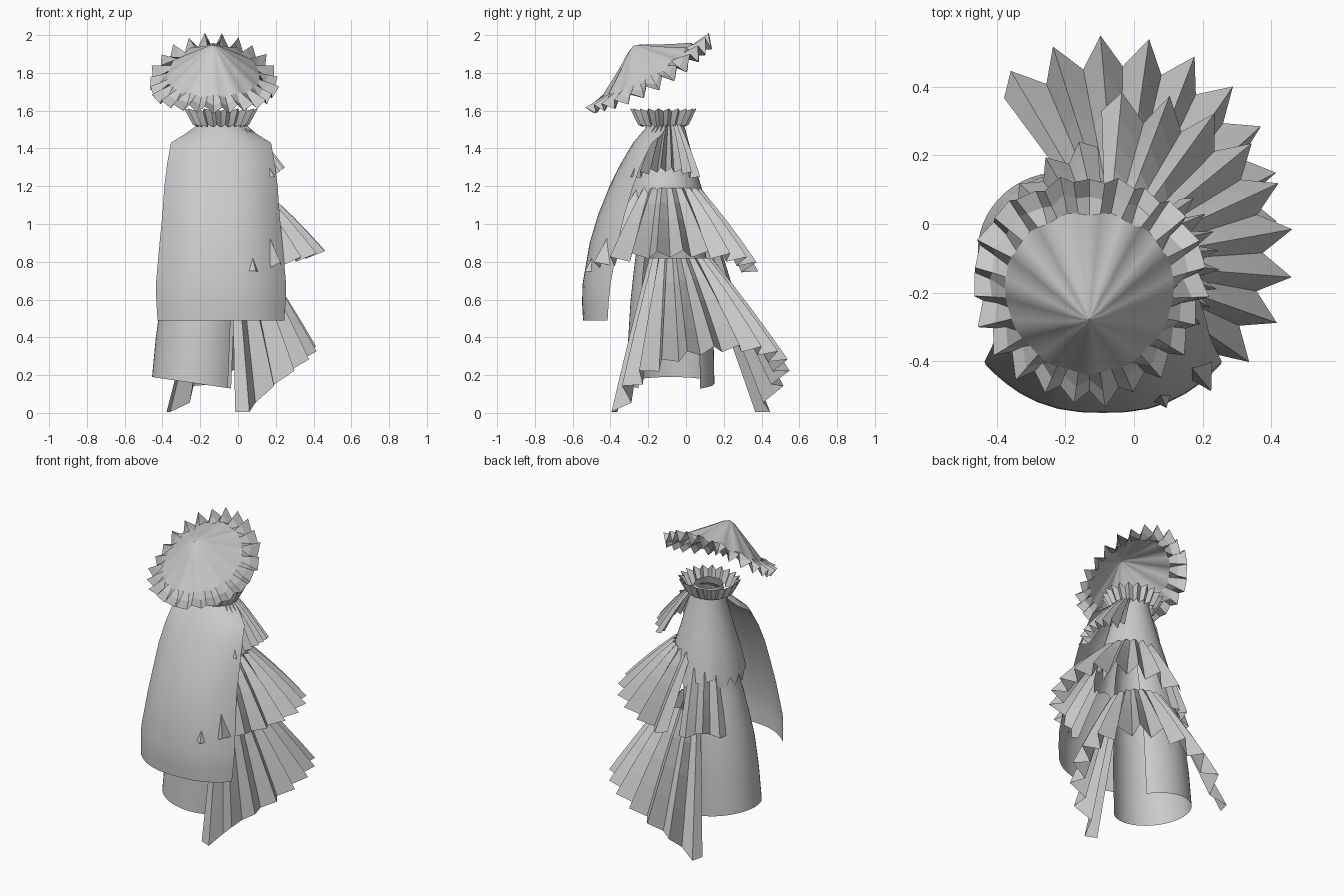
import bpy, math, random
from math import sin, cos, pi, radians

if "Cube" in bpy.data.objects:
    bpy.data.objects.remove(bpy.data.objects["Cube"])
random.seed(4)


def sheet(name, rows, closed=False, smooth=False):
    """Skin a list of equally long point rows."""
    n = len(rows[0])
    verts = [p for r in rows for p in r]
    faces = []
    for i in range(len(rows) - 1):
        for j in range(n if closed else n - 1):
            k = (j + 1) % n
            faces.append((i * n + j, i * n + k, (i + 1) * n + k, (i + 1) * n + j))
    me = bpy.data.meshes.new(name)
    me.from_pydata(verts, [], faces)
    me.update()
    ob = bpy.data.objects.new(name, me)
    bpy.context.collection.objects.link(ob)
    if smooth:
        me.polygons.foreach_set("use_smooth", [True] * len(me.polygons))
    return ob


def lerp(a, b, t):
    return a + (b - a) * t


def ruffle(name, top, bottom, a0, a1, pleats, depth, z_mid, z_end):
    """Fan of sharp pleats; top = (x, y, z, r), bottom = (x, y, r)."""
    rows = []
    cols = pleats * 2
    for i in range(5):
        t = i / 4
        row = []
        for j in range(cols + 1):
            a = radians(lerp(a0, a1, j / cols))
            s = min(max((j - 1) / (cols - 2), 0), 1)
            valley = j % 2 == 0
            edge = j in (0, cols)
            r = bottom[2]
            z = z_end + (z_mid - z_end) * max(sin(pi * s), 0) ** 0.7
            if valley:
                r -= depth * (0.5 if edge else 1)
                z -= 0 if edge else depth * 0.4
            tr = top[3] - (0.02 if valley else 0)
            bx, by = bottom[0] + r * cos(a), bottom[1] + r * sin(a)
            tx, ty = top[0] + tr * cos(a), top[1] + tr * sin(a)
            row.append((lerp(tx, bx, t), lerp(ty, by, t),
                        max(lerp(top[2], z, t), 0) + 0.012 * sin(pi * t)))
        rows.append(row)
    return sheet(name, rows)


# Fanned ruffle tiers on the right and back
ruffle("upper_ruffle", (-0.06, -0.10, 1.53, 0.10), (-0.04, -0.12, 0.29),
       -42, 48, 8, 0.06, 1.30, 1.25)
ruffle("middle_ruffle", (-0.05, -0.10, 1.19, 0.18), (0.0, -0.08, 0.465),
       -87, 103, 11, 0.09, 0.86, 0.75)
ruffle("back_small_ruffle", (-0.08, -0.08, 1.10, 0.19), (-0.08, -0.06, 0.31),
       95, 155, 3, 0.05, 0.73, 0.69)
ruffle("lower_ruffle", (-0.05, -0.03, 0.82, 0.17), (-0.06, 0.07, 0.48),
       -84, 137, 13, 0.09, 0.36, 0.005)

# Smooth bodice cone with a ragged hem
N = 40
rows = []
for z, r, cx in [(1.58, .085, -.09), (1.45, .12, -.08), (1.3, .16, -.08),
                 (1.15, .205, -.08), (1.0, .235, -.08)]:
    rag = 0.04 if z == 1.0 else 0
    rows.append([(cx + r * cos(2 * pi * j / N), -0.11 + r * sin(2 * pi * j / N),
                  z + rag * random.uniform(-1, 1)) for j in range(N)])
sheet("bodice", rows, True, True)

# Underskirt tube leaning to the left, open on the right, hem sloping
rows = []
for z, r, cx in [(1.2, .13, -.11), (1.05, .16, -.12), (.9, .185, -.145),
                 (.75, .205, -.165), (.6, .222, -.185), (.4, .235, -.20), (.155, .24, -.215)]:
    row = []
    for j in range(N):
        a = radians(lerp(42, 312, j / (N - 1)))
        dz = -0.035 * cos(a) if z < .2 else 0
        row.append((cx + r * cos(a), -0.08 + 0.96 * r * sin(a), z + dz))
    rows.append(row)
sheet("underskirt", rows, False, True)

# Cape: (z, half width, centre y, side y)
rows = []
for z, hw, yc, ys in [(1.55, .13, -.17, -.10), (1.50, .20, -.22, -.13), (1.43, .265, -.28, -.18),
                      (1.32, .285, -.345, -.235), (1.2, .30, -.405, -.28), (1.05, .31, -.465, -.325),
                      (.9, .325, -.51, -.36), (.68, .345, -.548, -.40), (.58, .342, -.55, -.41),
                      (.49, .335, -.545, -.415)]:
    row = []
    for j in range(17):
        s = sin(lerp(-pi / 2, pi / 2, j / 16))
        drop = -0.03 * s * s if z > 1.46 else 0
        row.append((-0.09 + hw * s, lerp(yc, ys, abs(s) ** 2.6), z + drop))
    rows.append(row)
sheet("cape", rows, False, True)

# Zigzag ruff collar
rows = []
P = 20
for z, r, d in [(1.525, .15, .028), (1.57, .175, .03), (1.612, .197, .034)]:
    row = []
    for j in range(P * 2):
        a = pi * j / P
        out = j % 2
        rr = r - (0 if out else d)
        row.append((-0.09 + rr * cos(a), -0.12 + 0.9 * rr * sin(a), z - (0 if out else d * .4)))
    rows.append(row)
sheet("ruff_collar", rows, True)

# Tilted hat: soft folds on the cone, loose pleats at the brim
P = 24
ct, st = 0.865, 0.502
jit = [random.uniform(-.016, .008) for _ in range(P * 2)]
rows = []
for r, h, d in [(.002, .165, 0), (.04, .15, .001), (.11, .105, .003), (.19, .058, .006),
                (.27, .014, .009), (.32, -.004, .016), (.372, -.014, .026)]:
    row = []
    for j in range(P * 2):
        a = pi * j / P
        back = 1 + 0.5 * max(sin(a), 0)
        fold = d * back * (1 if j % 2 else -1)
        if r < .3:
            fold = d * back * cos(a * 12)
        rr = r + (fold * .4 + jit[j] if r > .3 else 0)
        u = 0.91 * rr * cos(a)
        v = rr * sin(a)
        w = h + fold - 0.07 * (r / .38) ** 2 * cos(a) ** 2
        row.append((-0.13 + u, -0.195 + v * ct - w * st, 1.8 + v * st + w * ct))
    rows.append(row)
hat = sheet("hat", rows, True)
for i, p in enumerate(hat.data.polygons):
    p.use_smooth = i < P * 2 * 4
